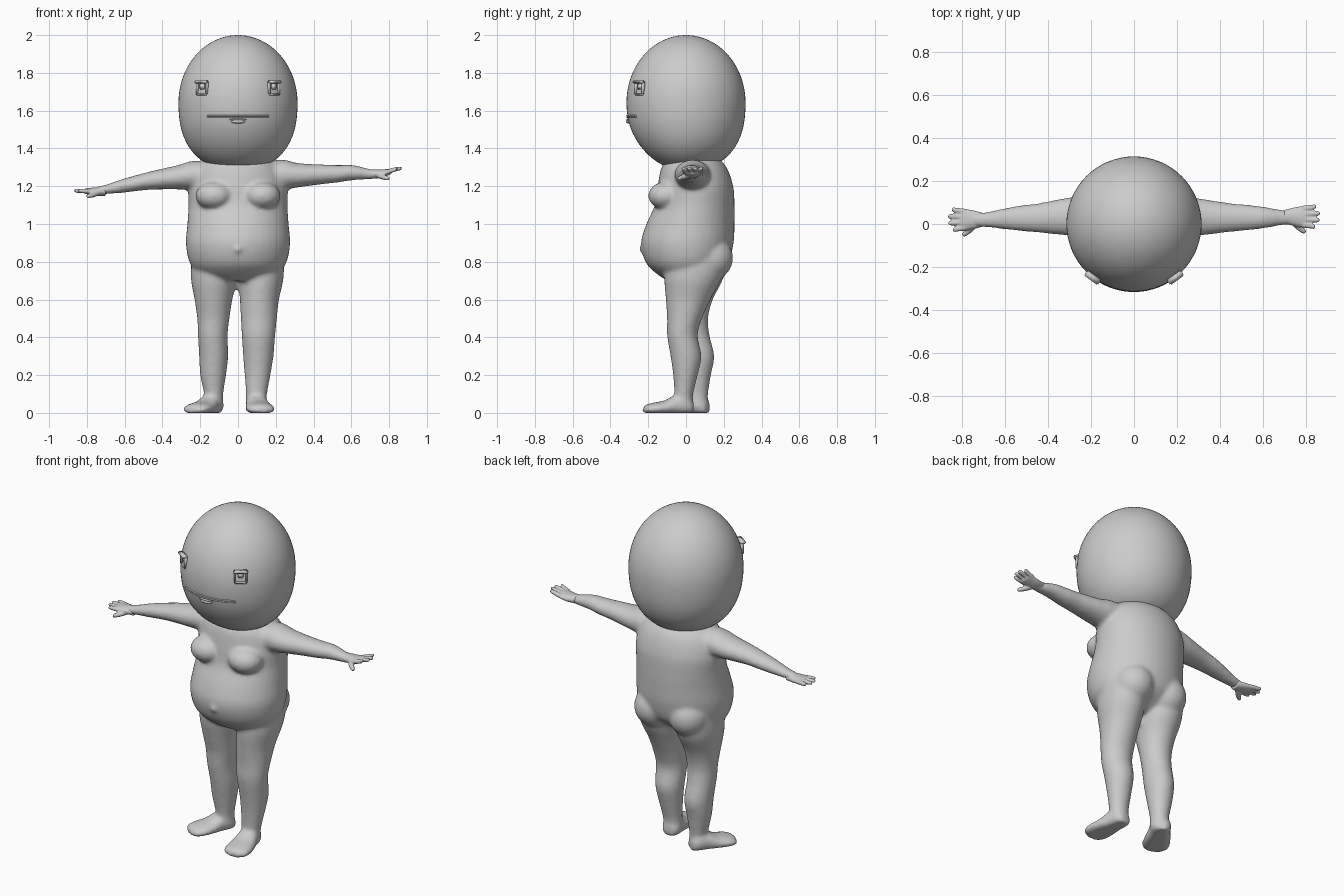
import bpy, bmesh
from math import sin, cos, pi, sqrt, atan2
from mathutils import Vector, Matrix

if "Cube" in bpy.data.objects:
    bpy.data.objects.remove(bpy.data.objects["Cube"])

X, Y, Z = Vector((1, 0, 0)), Vector((0, 1, 0)), Vector((0, 0, 1))
clay = bpy.data.materials.new("grey_clay")
clay.use_nodes = True
clay.diffuse_color = (0.6, 0.6, 0.6, 1)
clay.node_tree.nodes["Principled BSDF"].inputs["Base Color"].default_value = (0.6, 0.6, 0.6, 1)


def finish(name, bm):
    bmesh.ops.recalc_face_normals(bm, faces=bm.faces)
    me = bpy.data.meshes.new(name)
    bm.to_mesh(me)
    bm.free()
    for p in me.polygons:
        p.use_smooth = True
    me.materials.append(clay)
    ob = bpy.data.objects.new(name, me)
    bpy.context.collection.objects.link(ob)
    return ob


def spline(rows, steps=4):
    """Catmull-Rom through rows of numbers."""
    out = []
    for i in range(len(rows) - 1):
        a, b, c, d = (rows[min(max(k, 0), len(rows) - 1)] for k in (i - 1, i, i + 1, i + 2))
        for s in range(steps):
            t = s / steps
            out.append([q + t / 2 * (r - p + t * (2 * p - 5 * q + 4 * r - e + t * (3 * (q - r) + e - p)))
                        for p, q, r, e in zip(a, b, c, d)])
    return out + [rows[-1]]


def loft(bm, rows, u, v, n=28):
    """Closed tube through rows of (x, y, z, radius along u, radius along v)."""
    rings = []
    for x, y, z, ru, rv in spline(rows):
        ring = []
        for k in range(n):
            p = Vector((x, y, z)) + u * ru * cos(2 * pi * k / n) + v * rv * sin(2 * pi * k / n)
            p.z = max(p.z, 0)
            ring.append(bm.verts.new(p))
        rings.append(ring)
    for a, b in zip(rings, rings[1:]):
        for k in range(n):
            bm.faces.new((a[k - 1], a[k], b[k], b[k - 1]))
    bm.faces.new(rings[0])
    bm.faces.new(rings[-1])


def ball(bm, loc, size):
    mat = Matrix.Translation(loc) @ Matrix.Diagonal((*size, 1))
    bmesh.ops.create_uvsphere(bm, u_segments=24, v_segments=16, radius=1, matrix=mat)


def fuse(ob, voxel, rounds):
    m = ob.modifiers.new("fuse", 'REMESH')
    m.mode, m.voxel_size, m.use_smooth_shade = 'VOXEL', voxel, True
    s = ob.modifiers.new("soften", 'SMOOTH')
    s.factor, s.iterations = 0.5, rounds


def spans(rows):
    """Turn (z, x0, x1, y0, y1) extents into loft rows."""
    return [((a + b) / 2, (c + d) / 2, z, (b - a) / 2, (d - c) / 2) for z, a, b, c, d in rows]


# Torso: height, half width, front, back
body = bmesh.new()
torso = [(1.36, .15, -.09, .16), (1.3, .225, -.13, .215), (1.2, .262, -.15, .25),
         (1.1, .262, -.165, .257), (1, .268, -.21, .257), (.9, .276, -.238, .252),
         (.8, .258, -.215, .225), (.74, .21, -.16, .16), (.7, .13, -.1, .1)]
loft(body, spans([(z, -w, w, f, b) for z, w, f, b in torso]), X, Y, 40)
for s in (-1, 1):
    ball(body, (s * .125, -.105, 1.15), (.1, .095, .075))
    ball(body, (s * .115, .125, .82), (.115, .125, .12))
ball(body, (0, -.233, .865), (.016, .02, .018))

# Legs
left_leg = [(.86, .03, .24, -.1, .22), (.72, .005, .242, -.115, .19), (.6, .01, .217, -.107, .13),
            (.5, .015, .206, -.1, .085), (.41, .02, .197, -.1, .062), (.3, .027, .188, -.082, .082),
            (.2, .035, .172, -.068, .062), (.1, .042, .154, -.062, .038), (.03, .04, .15, -.06, .035)]
right_leg = [(.86, -.24, -.03, -.1, .22), (.72, -.25, -.005, -.11, .2), (.6, -.23, -.03, -.085, .142),
             (.5, -.216, -.045, -.06, .117), (.41, -.212, -.055, -.05, .125), (.3, -.206, -.052, -.03, .15),
             (.2, -.2, -.063, -.01, .132), (.1, -.18, -.078, .008, .117), (.03, -.175, -.075, .01, .115)]
for leg in (left_leg, right_leg):
    loft(body, spans(leg), X, Y)

# Feet: distance along sole, half width, height
sole = [(0, .03, .06), (.03, .053, .1), (.09, .06, .1), (.15, .072, .068),
        (.21, .078, .055), (.25, .066, .045), (.27, .03, .03)]
for heel, toe in (((.088, .04), (.128, -.235)), ((-.108, .115), (-.25, -.13))):
    d = (Vector(toe) - Vector(heel)).normalized()
    rows = [(heel[0] + d.x * t, heel[1] + d.y * t, h * .4, w, h * .6) for t, w, h in sole]
    loft(body, rows, Vector((-d.y, d.x, 0)), Z)

# Arms
left_arm = [(.12, .035, 1.25, .1, .08), (.24, .034, 1.26, .094, .08), (.32, .032, 1.258, .085, .064),
            (.45, .03, 1.263, .067, .052), (.53, .03, 1.266, .06, .046), (.61, .03, 1.272, .05, .04),
            (.7, .03, 1.264, .035, .027), (.76, .032, 1.264, .036, .021)]
right_arm = [(-.12, .035, 1.25, .1, .08), (-.24, .035, 1.257, .094, .077), (-.32, .034, 1.247, .087, .064),
             (-.45, .028, 1.232, .068, .05), (-.53, .027, 1.218, .06, .043), (-.61, .024, 1.202, .048, .037),
             (-.7, .02, 1.183, .035, .025), (-.76, .02, 1.174, .036, .021)]
for arm in (left_arm, right_arm):
    loft(body, arm, Y, Z)
fuse(finish("body", body), .011, 8)

# Hands: palm, four fingers and a thumb
for name, s, y, z, rise in (("left_hand", 1, .034, 1.266, .028), ("right_hand", -1, .02, 1.172, .004)):
    hand = bmesh.new()
    loft(hand, [(s * .7, y, z, .031, .024), (s * .75, y, z, .044, .022),
                (s * .795, y, z + rise * .3, .05, .017), (s * .812, y, z + rise * .4, .044, .012)], Y, Z)
    for i, tip in enumerate((.845, .865, .867, .85)):
        a = (i - 1.5) * .025
        loft(hand, [(s * .785, y + a, z + rise * .3, .014, .013),
                    (s * .83, y + a * 1.15, z + rise * .8, .013, .012),
                    (s * (tip - .008), y + a * 1.25, z + rise, .011, .01),
                    (s * tip, y + a * 1.25, z + rise, .005, .005)], Y, Z, 12)
    loft(hand, [(s * .745, y - .02, z - .008, .018, .016), (s * .77, y - .05, z - .018, .015, .014),
                (s * .793, y - .07, z - .024, .011, .011), (s * .799, y - .075, z - .025, .005, .005)],
         Vector((.7, s * .7, 0)), Z, 12)
    fuse(finish(name, hand), .0045, 3)

# Head: egg with a fuller lower half and a slightly tucked chin
CZ, HZ, R = 1.643, .357, .315


def head_radius(z):
    e = abs(z - CZ) / HZ
    p = 2 if z > CZ else 2.4
    return R * max(0, 1 - e ** p) ** (1 / p)


head = bmesh.new()
bmesh.ops.create_uvsphere(head, u_segments=64, v_segments=40, radius=1)
for v in head.verts:
    flat = sqrt(v.co.x ** 2 + v.co.y ** 2)
    z = CZ + HZ * v.co.z
    k = head_radius(z) / flat if flat > 1e-4 else 0
    v.co = Vector((v.co.x * k, v.co.y * k, z))
    if v.co.y < 0 and z < CZ:
        v.co.y *= 1 - .2 * ((CZ - z) / HZ) ** 2
finish("head", head)


def face_y(x, z):
    tuck = 1 - .2 * (max(0, CZ - z) / HZ) ** 2
    return -sqrt(head_radius(z) ** 2 - x * x) * tuck


def face_box(name, x, z, dx, dz, size, yaw, out):
    """Rounded block on the face, shifted along the local frame."""
    bm = bmesh.new()
    bmesh.ops.create_cube(bm, size=1)
    bmesh.ops.scale(bm, vec=size, verts=bm.verts)
    bmesh.ops.bevel(bm, geom=bm.edges[:], offset=min(size) * .3, segments=2, affect='EDGES')
    place = Matrix.Translation((x, face_y(x, z), z)) @ Matrix.Rotation(yaw, 4, 'Z')
    bmesh.ops.transform(bm, matrix=place @ Matrix.Translation((dx, -out, dz)), verts=bm.verts)
    return finish(name, bm)


# Eyes: square frame with a heavy lid and a small pupil block
for side, s in (("left", 1), ("right", -1)):
    x, z = s * .188, 1.722
    yaw = s * atan2(abs(x), -face_y(x, z)) * .95
    face_box(side + "_upper_lid", x, z, 0, .03, (.08, .03, .016), yaw, .009)
    face_box(side + "_lower_lid", x, z, 0, -.036, (.068, .022, .012), yaw, .002)
    for e in (-1, 1):
        face_box(side + "_eye_edge", x, z, e * .032, -.004, (.009, .02, .066), yaw, .003)
    face_box(side + "_pupil", x, z, 0, .006, (.032, .018, .03), yaw, .002)

# Mouth: two thin lips along the face, with a fuller lower lip
for name, z in (("upper_lip", 1.573), ("lower_lip", 1.564)):
    lip = bmesh.new()
    rows = [(x, face_y(x, z) - .001, z, .006, .004) for x in (i * .0275 for i in range(-6, 7))]
    loft(lip, rows, Y, Z, 10)
    finish(name, lip)
pout = bmesh.new()
ball(pout, (0, face_y(0, 1.543), 1.543), (.038, .014, .011))
ball(pout, (0, face_y(0, 1.553), 1.553), (.046, .009, .006))
finish("lip_pout", pout)
